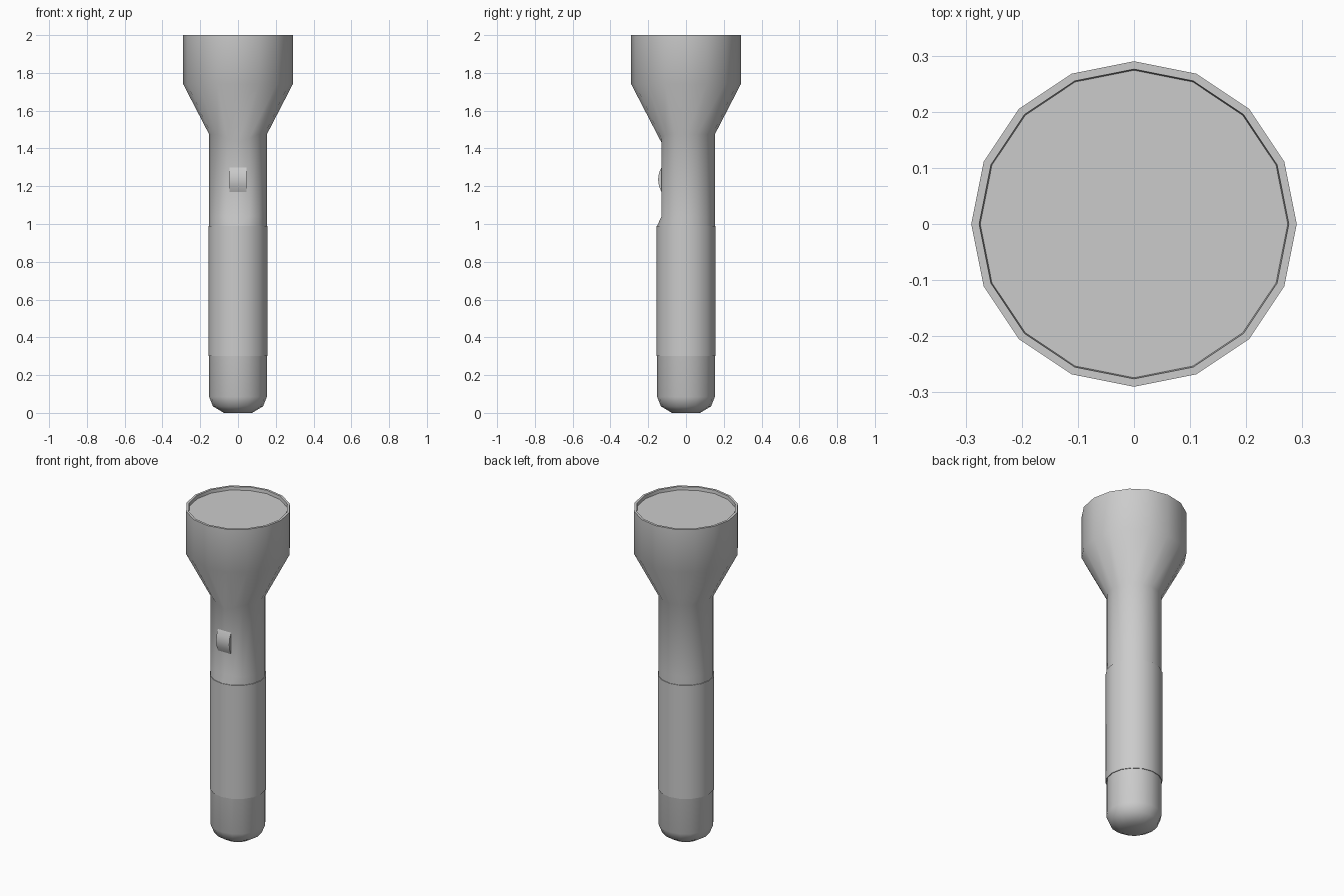
import bpy, bmesh, math

if "Cube" in bpy.data.objects:
    bpy.data.objects.remove(bpy.data.objects["Cube"])

SIDES = 16
FLAT_Y = -0.13   # depth of the flattened switch panel


def finish(name, bm, angle):
    bmesh.ops.recalc_face_normals(bm, faces=bm.faces)
    mesh = bpy.data.meshes.new(name)
    bm.to_mesh(mesh)
    bm.free()
    ob = bpy.data.objects.new(name, mesh)
    bpy.context.collection.objects.link(ob)
    bpy.ops.object.select_all(action='DESELECT')
    ob.select_set(True)
    bpy.context.view_layer.objects.active = ob
    bpy.ops.object.shade_smooth_by_angle(angle=math.radians(angle))
    return ob


def lathe(name, profile, closed=False, angle=40):
    """Profile rows: radius, z, flat (flatten the front), slope (dz per clamped y)."""
    bm = bmesh.new()
    rings = []
    for r, z, flat, slope in profile:
        ring = []
        for i in range(SIDES):
            a = 2 * math.pi * i / SIDES
            x, y = r * math.cos(a), r * math.sin(a)
            cut = max(0, FLAT_Y - y) if flat else 0
            ring.append(bm.verts.new((x, y + cut, z - cut * slope)))
        rings.append(ring)
    pairs = list(zip(rings, rings[1:]))
    if closed:
        pairs.append((rings[-1], rings[0]))
    else:
        bm.faces.new(rings[0])
        bm.faces.new(rings[-1])
    for lo, hi in pairs:
        for i in range(SIDES):
            j = (i + 1) % SIDES
            bm.faces.new((lo[i], lo[j], hi[j], hi[i]))
    return finish(name, bm, angle)


# Body: rounded tail, barrel, flattened switch panel, flared head, recessed lens
lathe("body", [
    (0.075, 0.0, False, 0),
    (0.133, 0.035, False, 0),
    (0.153, 0.085, False, 0),
    (0.153, 0.99, False, 0),
    (0.153, 1.04, True, 0),
    (0.153, 1.475, True, 1.9),
    (0.29, 1.74, False, 0),
    (0.29, 2.0, False, 0),
    (0.276, 2.0, False, 0),
    (0.274, 1.98, False, 0),
])

# Grip sleeve around the barrel
lathe("grip_sleeve", [
    (0.150, 0.30, False, 0),
    (0.157, 0.30, False, 0),
    (0.157, 0.99, False, 0),
    (0.150, 0.99, False, 0),
], closed=True)

# Switch: curved thumb button extruded across x
arc = [(-0.12, 1.17), (-0.13, 1.17), (-0.143, 1.20), (-0.148, 1.235),
       (-0.143, 1.27), (-0.13, 1.30), (-0.12, 1.30)]
bm = bmesh.new()
side = bm.faces.new([bm.verts.new((-0.044, y, z)) for y, z in arc])
new = bmesh.ops.extrude_face_region(bm, geom=[side])["geom"]
for v in new:
    if isinstance(v, bmesh.types.BMVert):
        v.co.x = 0.044
if not side.is_valid or len(bm.faces) < len(arc) + 2:
    bmesh.ops.holes_fill(bm, edges=bm.edges)
finish("switch", bm, 40)
